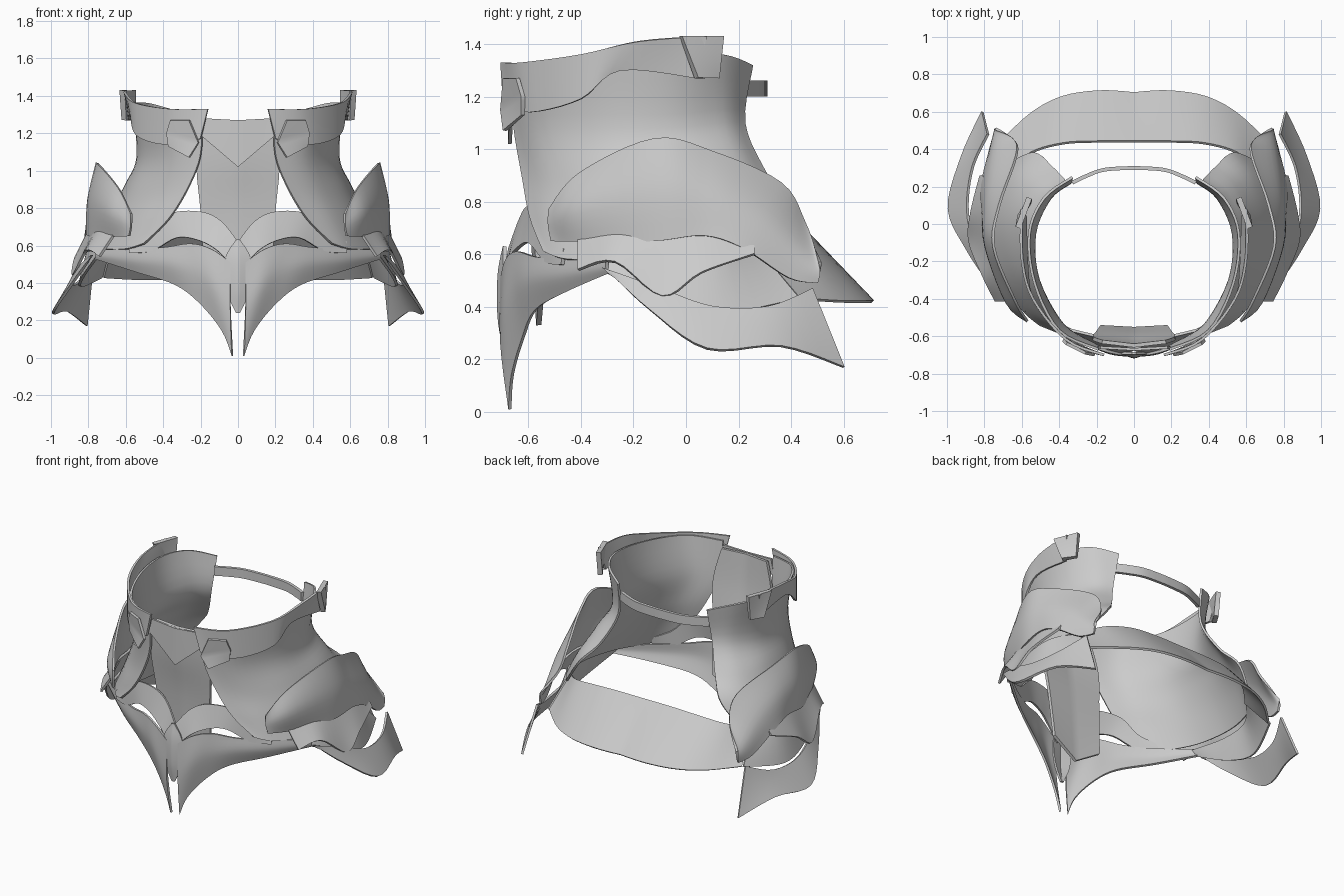
import bpy

cube = bpy.data.objects.get("Cube")
if cube:
    bpy.data.objects.remove(cube, do_unlink=True)

grey = bpy.data.materials.new("plain grey")
grey.use_nodes = True
grey.diffuse_color = (0.6, 0.6, 0.6, 1)
grey.node_tree.nodes["Principled BSDF"].inputs["Base Color"].default_value = (0.6, 0.6, 0.6, 1)


def spline(points, steps, smooth=True):
    """Points along a curve through the control points."""
    result = []
    last = len(points) - 1
    for i in range(last):
        a, b, c, d = (points[min(max(j, 0), last)] for j in range(i - 1, i + 3))
        for step in range(steps):
            t = step / steps
            if smooth:
                point = [q + t * ((r - p) + t * ((2 * p - 5 * q + 4 * r - s)
                         + t * (3 * (q - r) + s - p))) / 2
                         for p, q, r, s in zip(a, b, c, d)]
            else:
                point = [q + t * (r - q) for q, r in zip(b, c)]
            result.append(point)
    result.append(list(points[last]))
    return result


def sheet(name, rows, thickness=0.014, smooth=True, steps=5):
    """Curved plate lofted through rows given in hundredths, mirrored to both sides."""
    lines = [spline(row, steps, smooth) for row in rows]
    columns = [spline(column, steps, smooth) for column in zip(*lines)]
    height = len(columns[0])
    verts = [[value / 100 for value in point] for column in columns for point in column]
    faces = []
    for i in range(len(columns) - 1):
        for j in range(height - 1):
            corner = i * height + j
            faces.append((corner, corner + height, corner + height + 1, corner + 1))
    mesh = bpy.data.meshes.new(name)
    mesh.from_pydata(verts, [], faces)
    mesh.materials.append(grey)
    plate = bpy.data.objects.new(name, mesh)
    bpy.context.collection.objects.link(plate)

    mirror = plate.modifiers.new("mirror", "MIRROR")
    mirror.use_clip = True
    solid = plate.modifiers.new("thickness", "SOLIDIFY")
    solid.thickness = thickness
    solid.offset = 0
    bpy.ops.object.select_all(action="DESELECT")
    plate.select_set(True)
    bpy.context.view_layer.objects.active = plate
    for modifier in list(plate.modifiers):
        bpy.ops.object.modifier_apply(modifier=modifier.name)
    bpy.ops.object.shade_smooth_by_angle(angle=0.6)


# Waist shells, open at the front and back, flaring over the hips
sheet("body_shells", [
    [(19, -67, 130), (40, -57, 132), (53, -32, 134), (56, -5, 136), (48, 14, 136), (33, 25, 132)],
    [(20, -65, 108), (37, -55, 108), (51, -30, 108), (53, -5, 108), (45, 14, 110), (35, 22, 110)],
    [(27, -62, 90), (44, -50, 88), (57, -28, 90), (60, 0, 92), (54, 20, 92), (43, 30, 91)],
    [(37, -59, 74), (52, -48, 72), (65, -26, 72), (69, 0, 75), (64, 23, 77), (53, 38, 79)],
    [(50, -54, 61), (60, -45, 58), (72, -25, 58), (77, 0, 59), (74, 20, 60), (67, 32, 60)],
])

# Raised collar bands with their clips
sheet("collar_bands", [
    [(16, -70, 133), (36, -62, 133), (54, -40, 136), (60, -18, 141), (60, 8, 143)],
    [(20, -69, 117), (39, -59, 114), (54, -40, 119), (57, -25, 130), (58, 4, 127)],
])
sheet("side_clips", [
    [(62, -2, 143), (56, 14, 143)],
    [(61, 4, 127), (56, 12, 127)],
], thickness=0.03, smooth=False)
sheet("front_clasps", [
    [(36, -64, 127), (26, -69, 127)],
    [(38, -62, 120), (21, -70, 115)],
    [(37, -62, 113), (26, -69, 107)],
], thickness=0.016, smooth=False)

# Straight middle panel and pointed flap
sheet("front_panel", [
    [(0, -65, 127), (17, -63, 127)],
    [(0, -63, 105), (22, -61, 105)],
    [(0, -59, 78), (20, -58, 78)],
    [(0, -56, 33), (18, -55, 44)],
], thickness=0.02)
sheet("pointed_flap", [
    [(0, -67, 127), (18, -66, 128)],
    [(0, -67, 102), (20, -66, 119)],
], smooth=False)

# Strap joining the shells behind
sheet("back_strap", [
    [(0, 30, 126), (16, 29, 126), (27, 25, 126), (33, 22, 126)],
    [(0, 30, 120), (16, 29, 120), (27, 25, 120), (33, 22, 120)],
], thickness=0.02)

# Wide sloping band behind the hips, and the belts joining it to the skirt
sheet("back_band", [
    [(0, 44, 70), (20, 44, 70), (38, 43, 69), (55, 38, 66), (67, 27, 62)],
    [(0, 70, 42), (18, 71, 42), (38, 68, 42), (55, 59, 42), (72, 43, 43)],
])
sheet("hip_belts", [
    [(73, -31, 57), (79, -8, 57), (79, 12, 59), (68, 27, 62)],
    [(76, -30, 53), (83, -8, 43), (84, 15, 38), (73, 43, 43)],
])

# Front belt, pointed skirt plates and centre diamond
sheet("front_belt", [
    [(0, -67, 62), (9, -63, 73), (20, -60, 78), (36, -56, 77), (47, -52, 67), (58, -46, 62)],
    [(4, -69, 50), (12, -67, 58), (22, -63, 63), (33, -59, 64), (46, -53, 57), (58, -47, 56)],
])
sheet("skirt_plates", [
    [(4, -70, 51), (14, -68, 58), (25, -64, 61), (39, -57, 59), (56, -46, 58), (76, -30, 58)],
    [(4, -70, 26), (12, -69, 38), (22, -65, 46), (36, -59, 50), (55, -47, 52), (76, -30, 55)],
    [(3, -67, 1), (8, -66, 14), (19, -62, 28), (33, -57, 39), (54, -45, 46), (76, -29, 53)],
])
sheet("centre_diamond", [
    [(0, -69, 63), (1, -69, 63)],
    [(0, -71, 52), (7, -69, 52)],
    [(0, -71, 36), (6, -69, 36)],
    [(0, -69, 24), (1, -69, 24)],
])

# Layered hip armour
sheet("hip_plates", [
    [(57, -52, 77), (64, -40, 91), (75, -12, 104), (72, 10, 99), (63, 36, 87), (64, 45, 72), (74, 51, 57)],
    [(57, -52, 71), (68, -42, 78), (79, -12, 84), (79, 8, 83), (76, 28, 75), (74, 44, 60), (74, 51, 53)],
    [(58, -51, 65), (68, -38, 65), (79, -12, 65), (81, 7, 67), (81, 22, 62), (77, 39, 51), (74, 50, 49)],
])
sheet("lower_hip_plates", [
    [(66, -41, 66), (74, -25, 68), (78, -8, 67), (80, 8, 67), (80, 26, 63)],
    [(74, -41, 54), (81, -27, 57), (88, -9, 44), (87, 6, 53), (82, 26, 60)],
])
sheet("side_flares", [
    [(78, -32, 55), (86, -10, 47), (89, 10, 40), (86, 31, 40), (78, 48, 47)],
    [(79, -29, 53), (89, -14, 39), (99, 8, 24), (92, 36, 25), (81, 60, 17)],
])
